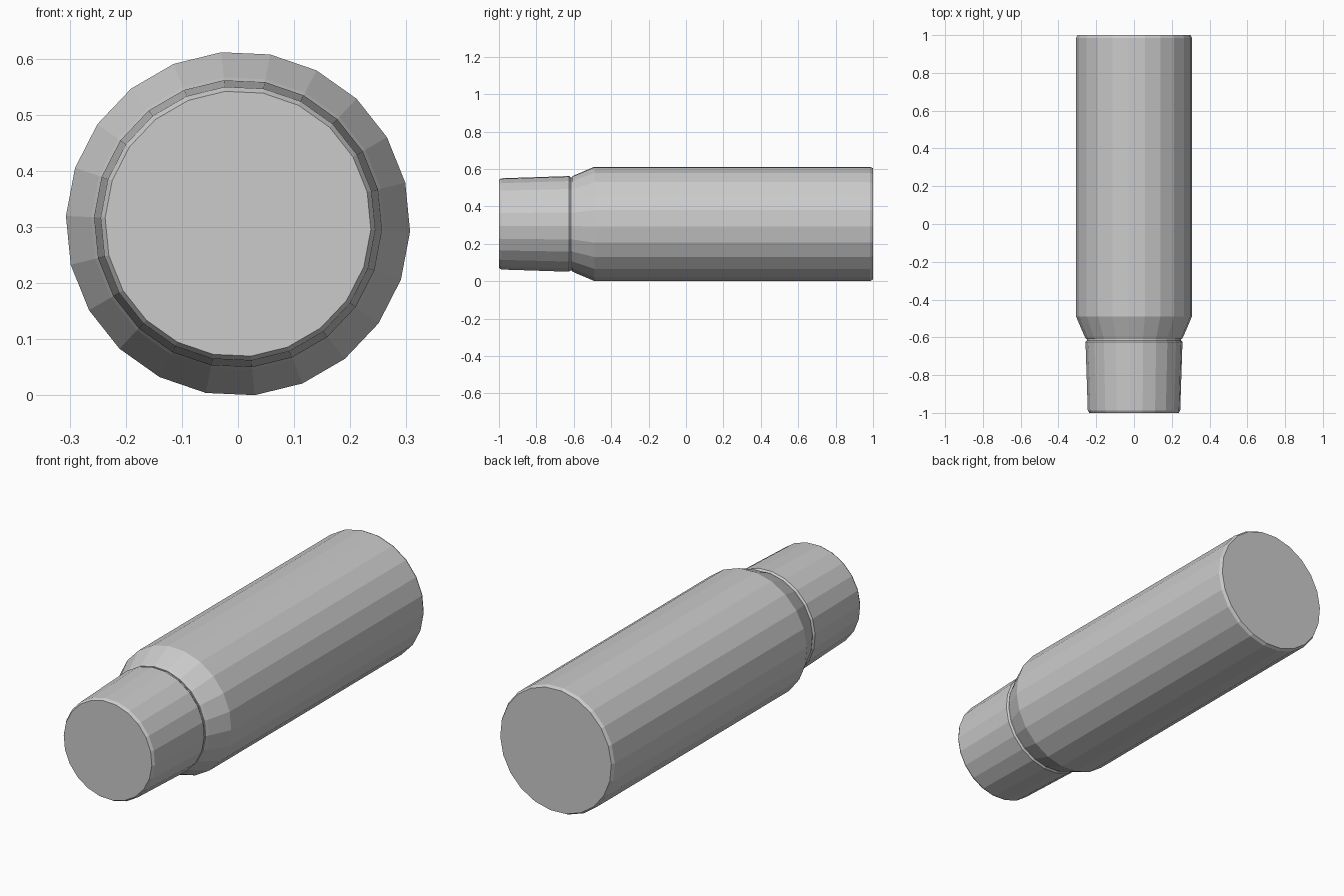
import bpy, bmesh, math

if "Cube" in bpy.data.objects:
    bpy.data.objects.remove(bpy.data.objects["Cube"])

SIDES = 22
AXIS_Z = 0.306
OFFSET = math.radians(95.6)


def lathe(name, profile):
    """Closed solid turned around the y axis from (y, radius) pairs."""
    bm = bmesh.new()
    rings = []
    for y, r in profile:
        ring = []
        for i in range(SIDES):
            a = OFFSET + 2 * math.pi * i / SIDES
            ring.append(bm.verts.new((r * math.cos(a), y, AXIS_Z + r * math.sin(a))))
        rings.append(ring)
    for a, b in zip(rings, rings[1:]):
        for i in range(SIDES):
            j = (i + 1) % SIDES
            bm.faces.new((a[i], a[j], b[j], b[i]))
    bm.faces.new(rings[0])
    bm.faces.new(rings[-1])
    bmesh.ops.recalc_face_normals(bm, faces=bm.faces)
    mesh = bpy.data.meshes.new(name)
    bm.to_mesh(mesh)
    bm.free()
    obj = bpy.data.objects.new(name, mesh)
    bpy.context.collection.objects.link(obj)
    return obj


# Long barrel with sloped shoulder and slightly eased back rim
lathe("barrel", [(-0.61, 0.254), (-0.595, 0.262), (-0.49, 0.307),
                 (0.985, 0.307), (1.0, 0.299)])

# Tapered cap with eased front rim, narrowing into the groove at the shoulder
lathe("cap", [(-1.0, 0.237), (-0.987, 0.245), (-0.625, 0.257),
              (-0.616, 0.25), (-0.61, 0.25)])
